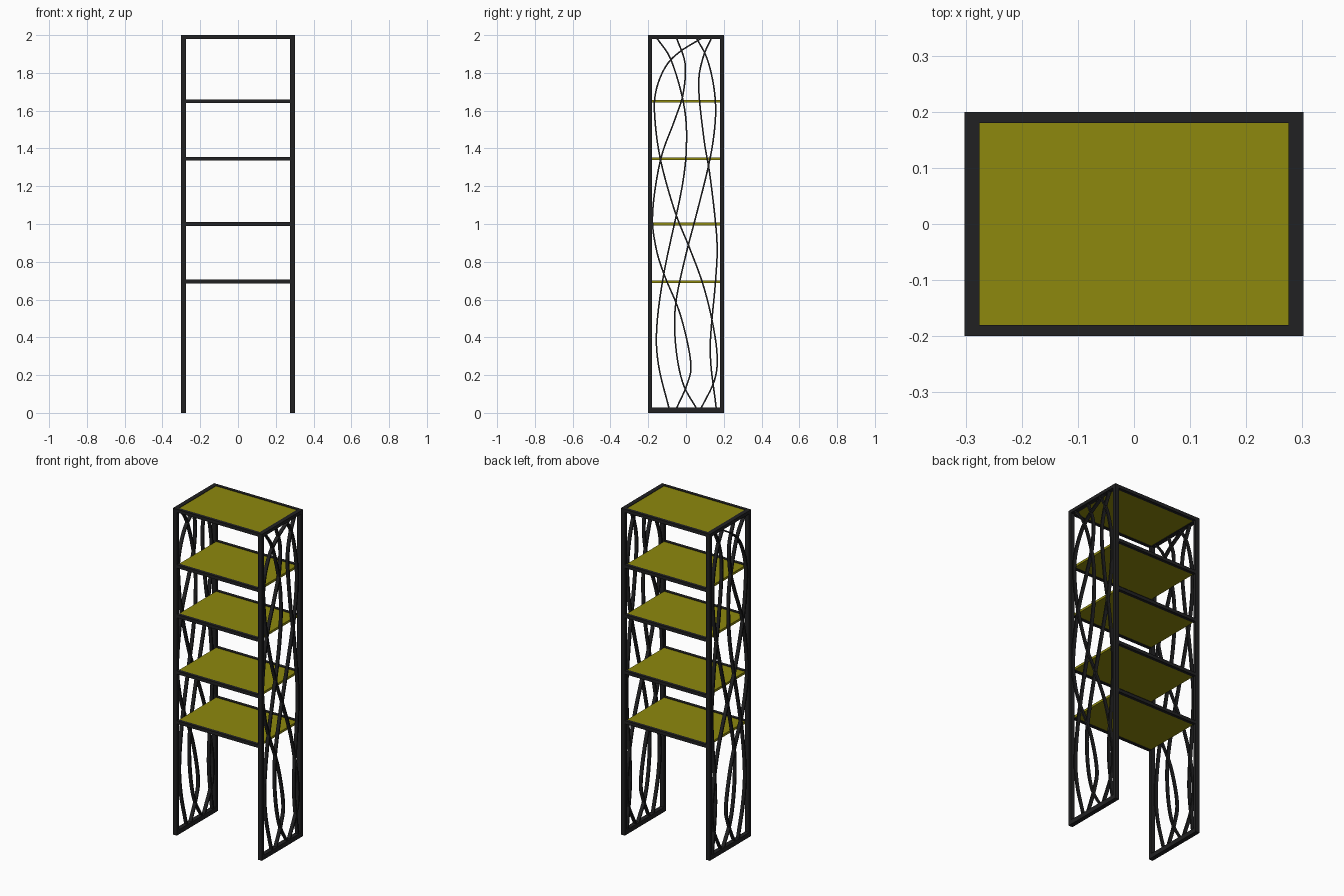
import bpy, bmesh
from mathutils import Vector

if "Cube" in bpy.data.objects:
    bpy.data.objects.remove(bpy.data.objects["Cube"])


def material(name, color):
    m = bpy.data.materials.new(name)
    m.diffuse_color = color
    m.use_nodes = True
    m.node_tree.nodes["Principled BSDF"].inputs["Base Color"].default_value = m.diffuse_color
    return m


STEEL = material("dark_steel", (0.015, 0.015, 0.016, 1))
OLIVE = material("olive_board", (0.27, 0.25, 0.004, 1))


def finish(name, bm, mat):
    bmesh.ops.recalc_face_normals(bm, faces=bm.faces)
    me = bpy.data.meshes.new(name)
    bm.to_mesh(me)
    bm.free()
    me.materials.append(mat)
    ob = bpy.data.objects.new(name, me)
    bpy.context.collection.objects.link(ob)
    return ob


def box(name, x, y, z, mat):
    bm = bmesh.new()
    bmesh.ops.create_cube(bm, size=1)
    for v in bm.verts:
        v.co = [lo + (c + 0.5) * (hi - lo) for c, (lo, hi) in zip(v.co, (x, y, z))]
    return finish(name, bm, mat)


def smooth_path(pts, steps=5):
    # Catmull-Rom through the points
    p = [Vector(q) for q in pts]
    p = [2 * p[0] - p[1]] + p + [2 * p[-1] - p[-2]]
    out = []
    for i in range(1, len(p) - 2):
        a, b, c, d = p[i - 1:i + 3]
        for s in range(steps):
            t = s / steps
            out.append(0.5 * (2 * b + (c - a) * t + (2 * a - 5 * b + 4 * c - d) * t * t
                              + (3 * b - a - 3 * c + d) * t ** 3))
    return out + [p[-2]]


def strip(name, pts, x0, x1, width):
    # flat bar bent along a path in the side plane
    path = smooth_path(pts)
    bm = bmesh.new()
    rings = []
    for i, q in enumerate(path):
        t = (path[min(i + 1, len(path) - 1)] - path[max(i - 1, 0)]).normalized()
        n = Vector((-t.y, t.x)) * width / 2
        a, b = q + n, q - n
        rings.append([bm.verts.new(c) for c in
                      ((x0, *a), (x1, *a), (x1, *b), (x0, *b))])
    for r, s in zip(rings, rings[1:]):
        for k in range(4):
            bm.faces.new((r[k], r[(k + 1) % 4], s[(k + 1) % 4], s[k]))
    bm.faces.new(rings[0])
    bm.faces.new(rings[-1])
    return finish(name, bm, STEEL)


X0, X1, Y0, Y1 = 0.275, 0.302, 0.18, 0.2

# (y, z) paths of the wavy side bars
WAVES = [
    [(-.155, 1.985), (-.08, 1.87), (-.015, 1.65), (.003, 1.45), (-.02, 1.2),
     (-.115, .75), (-.155, .45), (-.145, .25), (-.09, .025)],
    [(-.05, 1.985), (-.005, 1.85), (-.015, 1.69), (-.06, 1.55), (-.135, 1.34), (-.177, 1.06),
     (-.16, .88), (-.115, .73), (-.03, .52), (.025, .27), (.005, .15), (-.05, .025)],
    [(.085, 1.985), (-.035, 1.91), (-.11, 1.83), (-.16, 1.7), (-.165, 1.56), (-.135, 1.34),
     (-.06, 1.07), (.02, .87), (.09, .68), (.14, .48), (.165, .3), (.15, .17), (.08, .025)],
    [(.135, 1.985), (.09, 1.88), (.067, 1.73), (.095, 1.45), (.125, 1.27),
     (.155, 1.02), (.165, .86), (.155, .68), (.128, .33), (.16, .025)],
    [(.055, 1.985), (.11, 1.88), (.145, 1.74), (.157, 1.6), (.145, 1.45), (.115, 1.29),
     (.055, 1.05), (0, .84), (-.05, .61), (-.06, .45), (-.045, .28), (-.01, .14), (.055, .025)],
]

for side, s in (("left", -1), ("right", 1)):
    xr = sorted((s * X0, s * X1))
    # side frame
    for end, e in (("front", -1), ("back", 1)):
        box(f"{side}_{end}_post", xr, sorted((e * Y0, e * Y1)), (0, 2), STEEL)
    box(f"{side}_bottom_rail", xr, (-Y0, Y0), (0, 0.028), STEEL)
    box(f"{side}_top_rail", xr, (-Y0, Y0), (1.98, 2), STEEL)
    # wavy bars
    for i, w in enumerate(WAVES):
        strip(f"{side}_wavy_bar_{i + 1}", w, s * 0.278, s * 0.299, 0.008)

# shelves: board between front and back rails
for i, z in enumerate((0.695, 1.0, 1.345, 1.65, 1.99)):
    for end, e in (("front", -1), ("back", 1)):
        box(f"shelf_{i + 1}_{end}_rail", (-X0, X0), sorted((e * Y0, e * Y1)),
            (z - 0.01, z + 0.01), STEEL)
    box(f"shelf_{i + 1}_board", (-X0, X0), (-Y0, Y0), (z - 0.007, z + 0.007), OLIVE)
